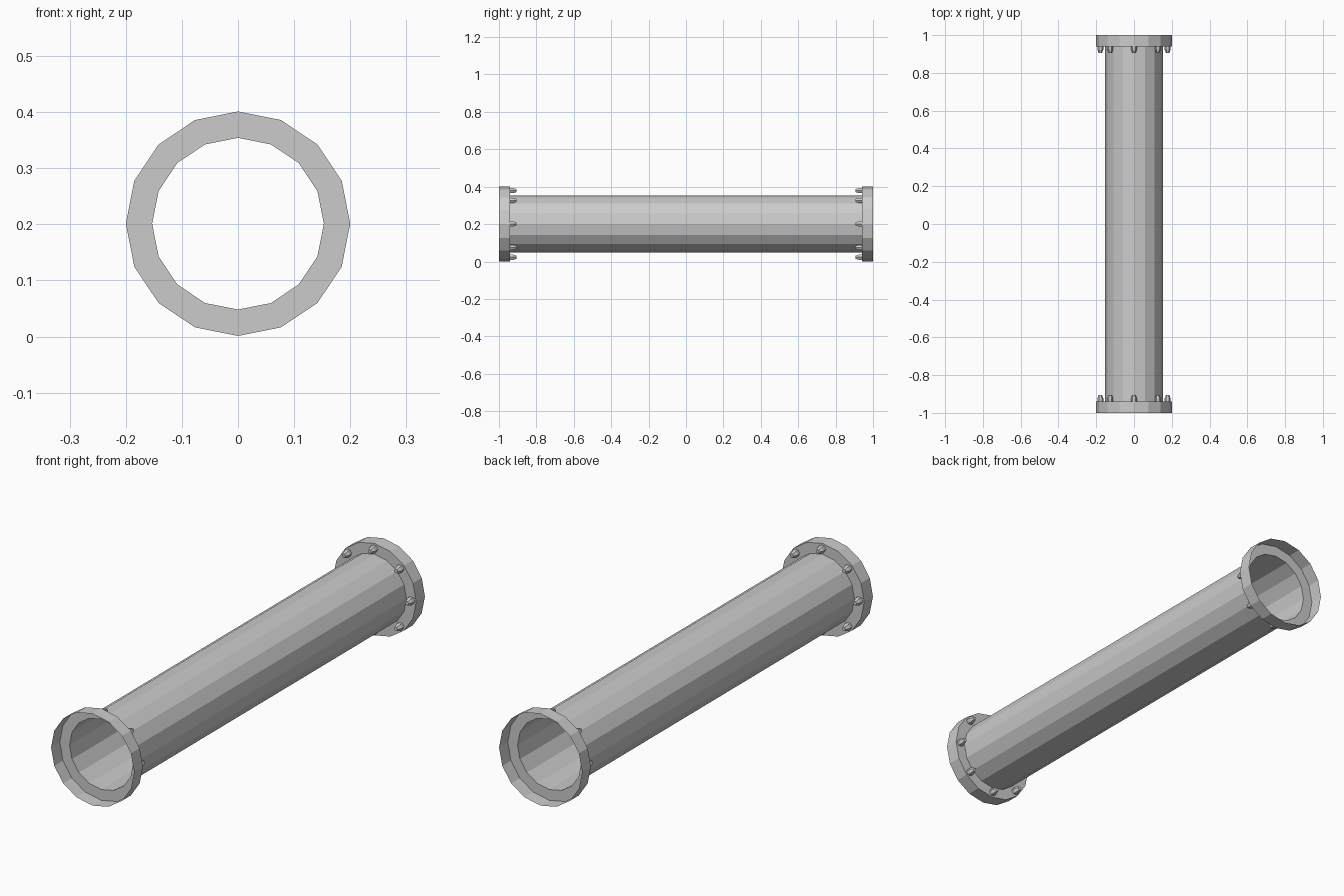
import bpy, bmesh, math

if "Cube" in bpy.data.objects:
    bpy.data.objects.remove(bpy.data.objects["Cube"])

CZ = 0.201  # height of the pipe axis


def lathe(name, profile, sides, center, cap=False):
    """Revolve (y, radius) points around an axis parallel to y."""
    cx, cy, cz = center
    bm = bmesh.new()
    rings = []
    for y, r in profile:
        rings.append([bm.verts.new((cx + r * math.cos(2 * math.pi * i / sides), cy + y,
                                    cz + r * math.sin(2 * math.pi * i / sides)))
                      for i in range(sides)])
    for a, b in zip(rings, rings[1:]):
        for i in range(sides):
            j = (i + 1) % sides
            bm.faces.new((a[i], b[i], b[j], a[j]))
    if cap:
        bm.faces.new(rings[-1])
        bmesh.ops.recalc_face_normals(bm, faces=bm.faces)
    mesh = bpy.data.meshes.new(name)
    bm.to_mesh(mesh)
    bm.free()
    obj = bpy.data.objects.new(name, mesh)
    bpy.context.collection.objects.link(obj)
    return obj


# Thin-walled tube, open at both ends
lathe("pipe_tube", [(-0.94, 0.153), (0.94, 0.153)], 16, (0, 0, CZ))

for side, end in ((-1, "front"), (1, "back")):
    # Cup-shaped flange: collar face and outer rim, open to the outside
    prof = [(-1.0, 0.2), (-0.94, 0.2), (-0.94, 0.153)]
    if side > 0:
        prof = [(-y, r) for y, r in reversed(prof)]
    lathe(end + "_flange", prof, 16, (0, 0, CZ))

    # Eight tapered hex bolts on the inner face of each flange
    for k in range(8):
        a = k * math.pi / 4
        bolt = [(0, 0.016), (-side * 0.016, 0.016), (-side * 0.034, 0.009)]
        lathe(f"{end}_bolt_{k + 1}", bolt, 6,
              (0.178 * math.cos(a), side * 0.94, CZ + 0.178 * math.sin(a)), cap=True)
